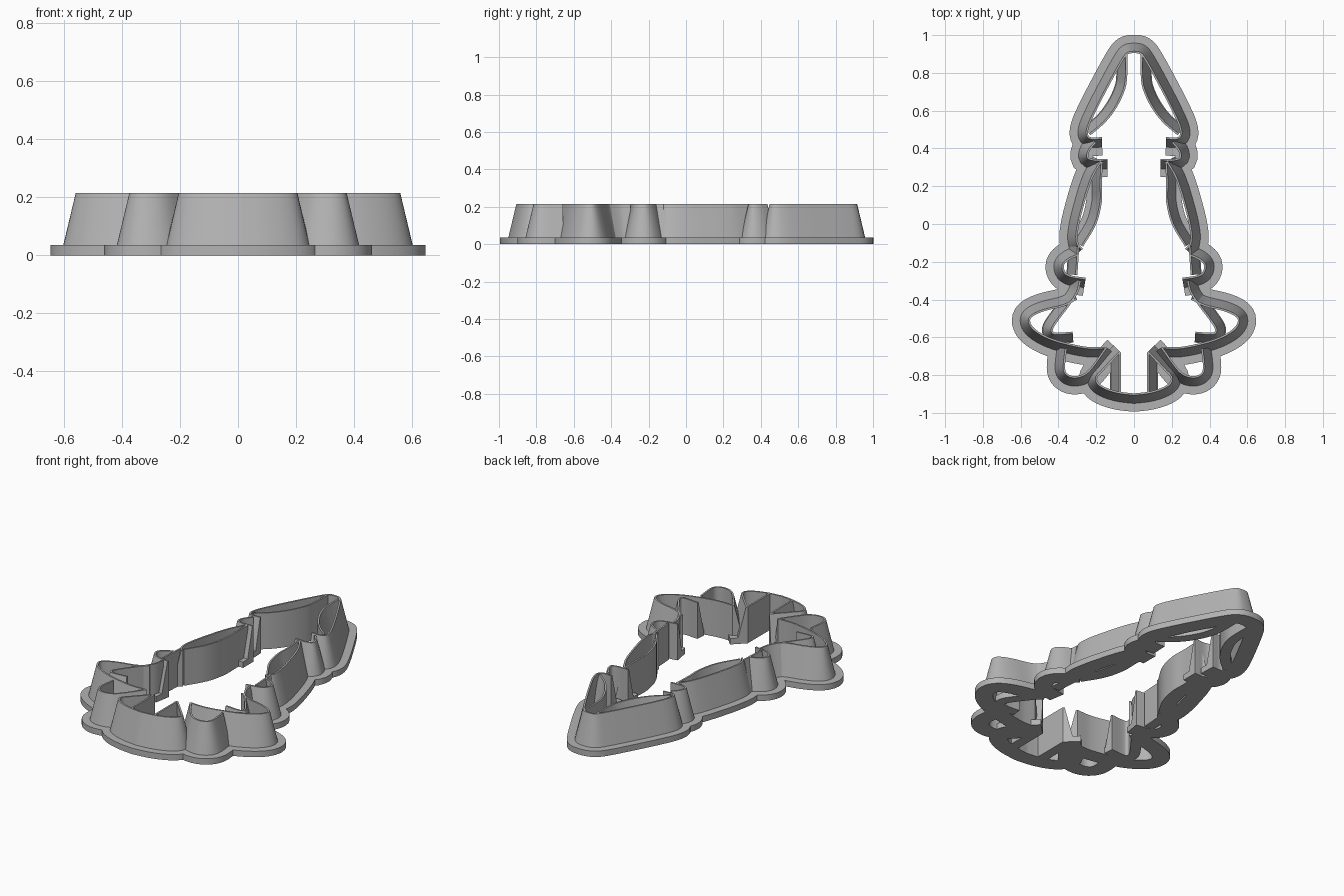
import bpy, bmesh
from mathutils import Vector

if "Cube" in bpy.data.objects:
    bpy.data.objects.remove(bpy.data.objects["Cube"])

HEIGHT, PLATE, LIP, FOOT, FLANGE = 0.215, 0.035, 0.01, 0.053, 0.097

grey = bpy.data.materials.new("plain grey")
grey.use_nodes = True
grey.diffuse_color = (0.45, 0.45, 0.45, 1)
grey.node_tree.nodes["Principled BSDF"].inputs["Base Color"].default_value = grey.diffuse_color


def smooth_path(points, steps=6):
    """Spline through the points."""
    p = [Vector(q) for q in points]
    p = [2 * p[0] - p[1]] + p + [2 * p[-1] - p[-2]]
    out = []
    for a, b, c, d in zip(p, p[1:], p[2:], p[3:]):
        # limited tangents keep short segments from overshooting
        span = (c - b).length
        m0 = (c - a).normalized() * span
        m1 = (d - b).normalized() * span
        for i in range(steps):
            t = i / steps
            out.append(b * (2*t**3 - 3*t**2 + 1) + m0 * (t**3 - 2*t**2 + t)
                       + c * (3*t**2 - 2*t**3) + m1 * (t**3 - t**2))
    return out + [p[-2]]


def wall(name, points, flange=FLANGE):
    """Blade wall: upright inside, sloped outside, with a flat foot plate."""
    path = smooth_path(points)
    profile = [(0, 0), (flange, 0), (flange, PLATE), (FOOT, PLATE), (LIP, HEIGHT), (0, HEIGHT)]
    bm = bmesh.new()
    rings = []
    for i, p in enumerate(path):
        t = (path[min(i + 1, len(path) - 1)] - path[max(i - 1, 0)]).normalized()
        if abs(p.x) < 1e-4:
            t = Vector((-1 if p.y > 0 else 1, 0))
        n = Vector((t.y, -t.x))
        rings.append([bm.verts.new((p.x + n.x * o, p.y + n.y * o, z)) for o, z in profile])
    count = len(profile)
    for a, b in zip(rings, rings[1:]):
        for j in range(count):
            k = (j + 1) % count
            bm.faces.new((a[j], a[k], b[k], b[j]))
    for ring in (rings[0], rings[-1]):
        if abs(ring[0].co.x) > 1e-4:
            bm.faces.new(ring)
    bmesh.ops.recalc_face_normals(bm, faces=bm.faces)
    mesh = bpy.data.meshes.new(name)
    bm.to_mesh(mesh)
    bm.free()
    mesh.materials.append(grey)
    obj = bpy.data.objects.new(name, mesh)
    bpy.context.collection.objects.link(obj)
    bpy.ops.object.select_all(action='DESELECT')
    obj.select_set(True)
    bpy.context.view_layer.objects.active = obj
    bpy.ops.object.shade_smooth_by_angle(angle=0.6)
    obj.modifiers.new("other_side", 'MIRROR')
    return obj


# Outer outline, from the tip down one side
wall("top_tier_wall", [(0, .905), (-.03, .9), (-.055, .87), (-.125, .745), (-.205, .59),
                       (-.242, .5), (-.235, .462), (-.17, .46)])
wall("upper_bauble_wall", [(-.2, .43), (-.235, .385), (-.235, .35), (-.14, .345)])
wall("middle_tier_wall", [(-.17, .33), (-.22, .24), (-.265, .1), (-.295, -.03), (-.295, -.1),
                          (-.27, -.13)])
wall("middle_bauble_wall", [(-.3, -.17), (-.35, -.195), (-.372, -.225), (-.35, -.265),
                            (-.255, -.285)])
wall("lower_tier_wall", [(-.3, -.4), (-.37, -.435), (-.47, -.46), (-.53, -.485), (-.55, -.51),
                         (-.53, -.55), (-.47, -.59), (-.39, -.62), (-.25, -.65), (-.15, -.65)])
wall("lower_bauble_wall", [(-.355, -.66), (-.365, -.76), (-.355, -.79), (-.32, -.805),
                           (-.27, -.795), (-.23, -.76), (-.15, -.65)])
wall("bowl_wall", [(-.07, -.68), (-.165, -.78), (-.195, -.82), (-.17, -.855), (-.09, -.885),
                   (0, -.897)])

# Inner blades that close off the pockets
wall("top_inner_blade", [(-.035, .9), (-.035, .8), (-.045, .72), (-.09, .62), (-.15, .54),
                         (-.23, .47)], FOOT + .005)
wall("middle_inner_blade", [(-.165, .33), (-.17, .22), (-.17, .12), (-.2, 0), (-.27, -.12)],
     FOOT + .03)
wall("bauble_inner_blade", [(-.29, -.12), (-.295, -.2), (-.3, -.27)], FOOT + .005)
wall("lower_inner_blade", [(-.28, -.3), (-.295, -.36), (-.34, -.43), (-.4, -.51), (-.43, -.56),
                           (-.42, -.575), (-.325, -.57)], FOOT + .005)
wall("bowl_inner_blade", [(-.07, -.68), (-.07, -.78), (-.07, -.89)], FOOT + .005)
